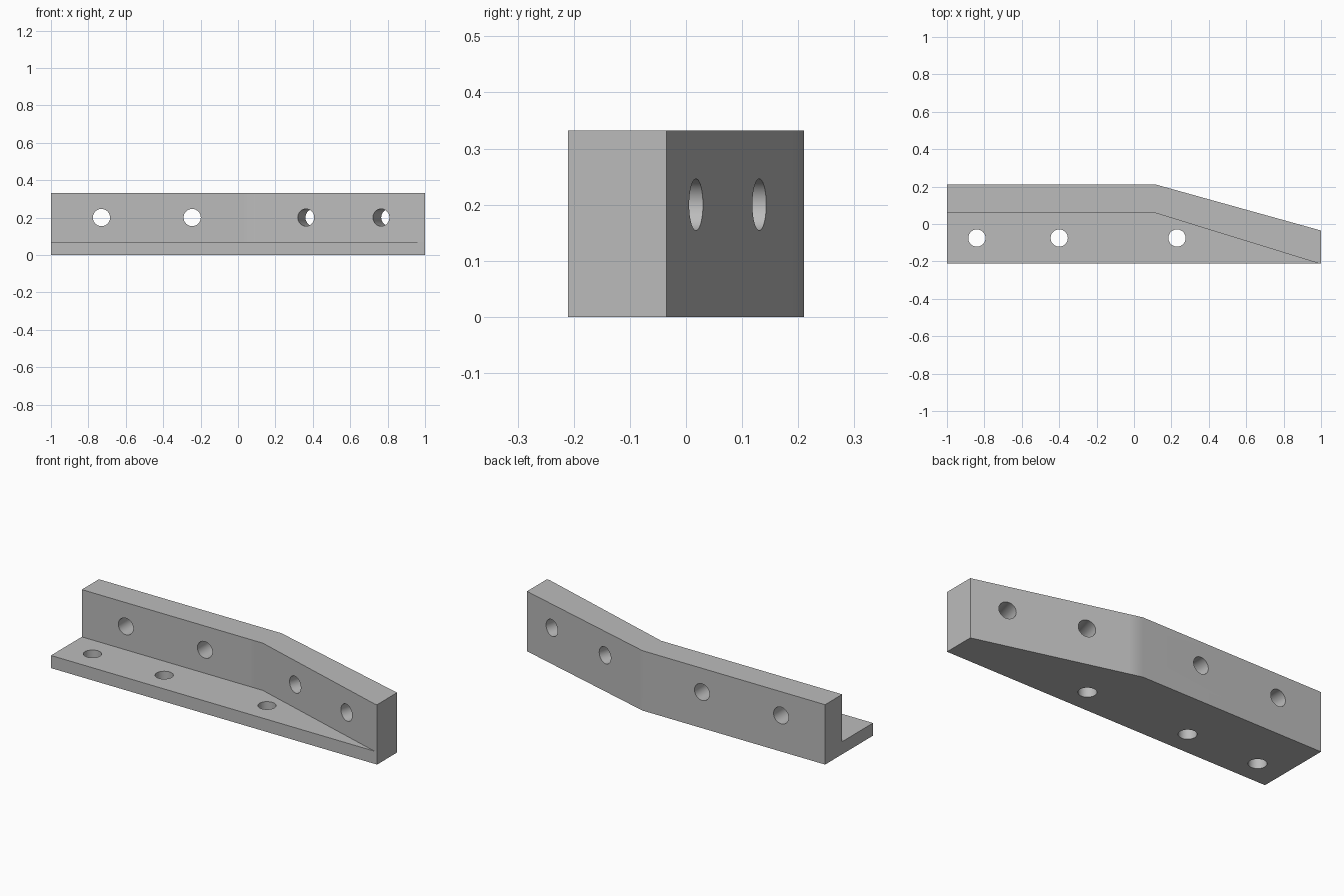
import bpy, bmesh, math
from mathutils import Vector

cube = bpy.data.objects.get("Cube")
if cube:
    bpy.data.objects.remove(cube, do_unlink=True)

HEIGHT, FLOOR, FRONT, BACK = 0.332, 0.07, -0.21, 0.21
HOLE = 0.046
END = Vector((1, -0.035))        # outer corner at the angled end
KINK = Vector((0.12, BACK))      # outer bend
slope = END - KINK
angle = math.atan2(slope.y, slope.x)

grey = bpy.data.materials.new("light grey")
grey.use_nodes = True
grey.diffuse_color = (0.5, 0.5, 0.5, 1)
grey.node_tree.nodes["Principled BSDF"].inputs["Base Color"].default_value = (0.5, 0.5, 0.5, 1)

# Plan outlines: inner wall line with a short blending strip at each bend
inner = [(-1, 0.06), (0.03, 0.06), (0.11, 0.06), (0.985, FRONT)]
outer = [(1, FRONT), tuple(END), tuple(KINK + slope * 0.08), tuple(KINK), (-1, BACK)]

# L-shaped bracket: extrude the whole plan to floor height, then raise the wall
bm = bmesh.new()
vert = {p: bm.verts.new((*p, 0)) for p in inner + outer + [(-1, FRONT)]}
wall = bm.faces.new([vert[p] for p in inner + outer])
floor = bm.faces.new([vert[p] for p in [(-1, FRONT)] + inner[::-1]])


def raise_faces(faces, dz):
    new = bmesh.ops.extrude_face_region(bm, geom=faces)["geom"]
    verts = [g for g in new if isinstance(g, bmesh.types.BMVert)]
    bmesh.ops.translate(bm, verts=verts, vec=(0, 0, dz))
    return [g for g in new if isinstance(g, bmesh.types.BMFace)]


tops = raise_faces([wall, floor], FLOOR)
wall_top = max(tops, key=lambda f: len(f.verts))
raise_faces([wall_top], HEIGHT - FLOOR)
bmesh.ops.recalc_face_normals(bm, faces=bm.faces)
mesh = bpy.data.meshes.new("angled_bracket")
bm.to_mesh(mesh)
bm.free()
bracket = bpy.data.objects.new("angled_bracket", mesh)
bpy.context.collection.objects.link(bracket)
mesh.materials.append(grey)


# Bolt holes: straight wall, angled wall, floor
def drill(location, rotation, depth):
    bpy.ops.mesh.primitive_cylinder_add(vertices=48, radius=HOLE, depth=depth,
                                        location=location, rotation=rotation)
    cutter = bpy.context.object
    cutter.name = "hole_cutter"
    cutter.data.materials.append(grey)
    mod = bracket.modifiers.new("hole", 'BOOLEAN')
    mod.operation, mod.solver, mod.object = 'DIFFERENCE', 'EXACT', cutter
    return cutter


cutters = [drill((x, 0.135, 0.2), (math.pi / 2, 0, 0), 0.4) for x in (-0.73, -0.245)]
for x in (0.405, 0.81):
    y = BACK + (x - KINK.x) * math.tan(angle)
    cutters.append(drill((x, y, 0.2), (math.pi / 2, 0, angle), 0.8))
cutters += [drill((x, -0.075, 0), (0, 0, 0), 0.3) for x in (-0.84, -0.4, 0.23)]

bpy.ops.object.select_all(action='DESELECT')
bracket.select_set(True)
bpy.context.view_layer.objects.active = bracket
for mod in list(bracket.modifiers):
    bpy.ops.object.modifier_apply(modifier=mod.name)
for cutter in cutters:
    bpy.data.objects.remove(cutter, do_unlink=True)

# Smooth the holes and the bends, keep the other edges crisp
bpy.ops.object.shade_smooth_by_angle(angle=math.radians(30))
weighted = bracket.modifiers.new("weighted_normals", 'WEIGHTED_NORMAL')
weighted.keep_sharp = True
